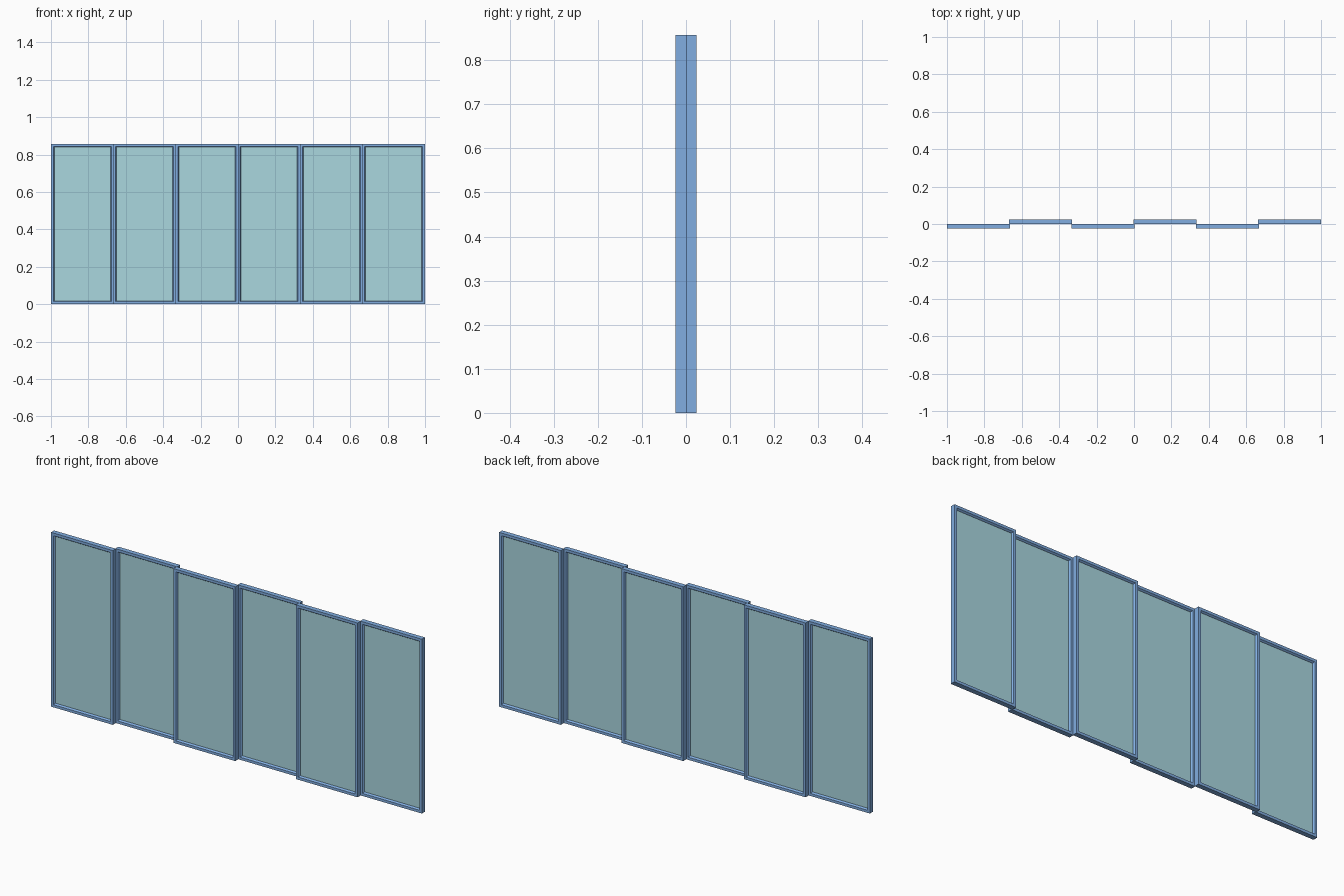
import bpy, bmesh

if "Cube" in bpy.data.objects:
    bpy.data.objects.remove(bpy.data.objects["Cube"])

N, H, D = 6, 0.857, 0.024       # panel count, height, depth
LAP = 0.003                     # sideways overlap between neighbours
W = (2 + LAP * (N - 1)) / N
BORDER = 0.018                  # frame member width


def material(name, rgba):
    m = bpy.data.materials.new(name)
    m.diffuse_color = rgba
    m.use_nodes = True
    m.node_tree.nodes["Principled BSDF"].inputs["Base Color"].default_value = m.diffuse_color
    return m


frame_mat = material("frame_blue", (0.22, 0.42, 0.75, 1))
glass_mat = material("glass_tint", (0.40, 0.68, 0.74, 0.5))


def finish(bm, name, mat):
    bmesh.ops.recalc_face_normals(bm, faces=bm.faces)
    me = bpy.data.meshes.new(name)
    bm.to_mesh(me)
    bm.free()
    me.materials.append(mat)
    ob = bpy.data.objects.new(name, me)
    bpy.context.collection.objects.link(ob)


def frame(name, cx, cy):
    # mitred rectangular ring: sweep a (inset, depth) profile round four corners
    profile = [(0, -D / 2), (0.013, -D / 2), (BORDER, -D / 5),
               (BORDER, D / 5), (0.013, D / 2), (0, D / 2)]
    bm = bmesh.new()
    rings = []
    for sx, sz in ((-1, -1), (1, -1), (1, 1), (-1, 1)):
        rings.append([bm.verts.new((cx + sx * (W / 2 - i), cy + d,
                                    H / 2 + sz * (H / 2 - i))) for i, d in profile])
    n = len(profile)
    for k in range(4):
        a, b = rings[k], rings[(k + 1) % 4]
        for j in range(n):
            bm.faces.new((a[j], b[j], b[(j + 1) % n], a[(j + 1) % n]))
    finish(bm, name, frame_mat)


def glass(name, cx, cy):
    bm = bmesh.new()
    bmesh.ops.create_cube(bm, size=1)
    for v in bm.verts:
        v.co = (cx + v.co.x * (W - 2 * BORDER + 0.004), cy + v.co.y * 0.005,
                H / 2 + v.co.z * (H - 2 * BORDER + 0.004))
    finish(bm, name, glass_mat)


# panels alternate between the front and back track
for i in range(N):
    x = -1 + W / 2 + i * (W - LAP)
    y = (-1 if i % 2 == 0 else 1) * D / 2
    frame(f"panel_frame_{i + 1}", x, y)
    glass(f"glass_pane_{i + 1}", x, y)
